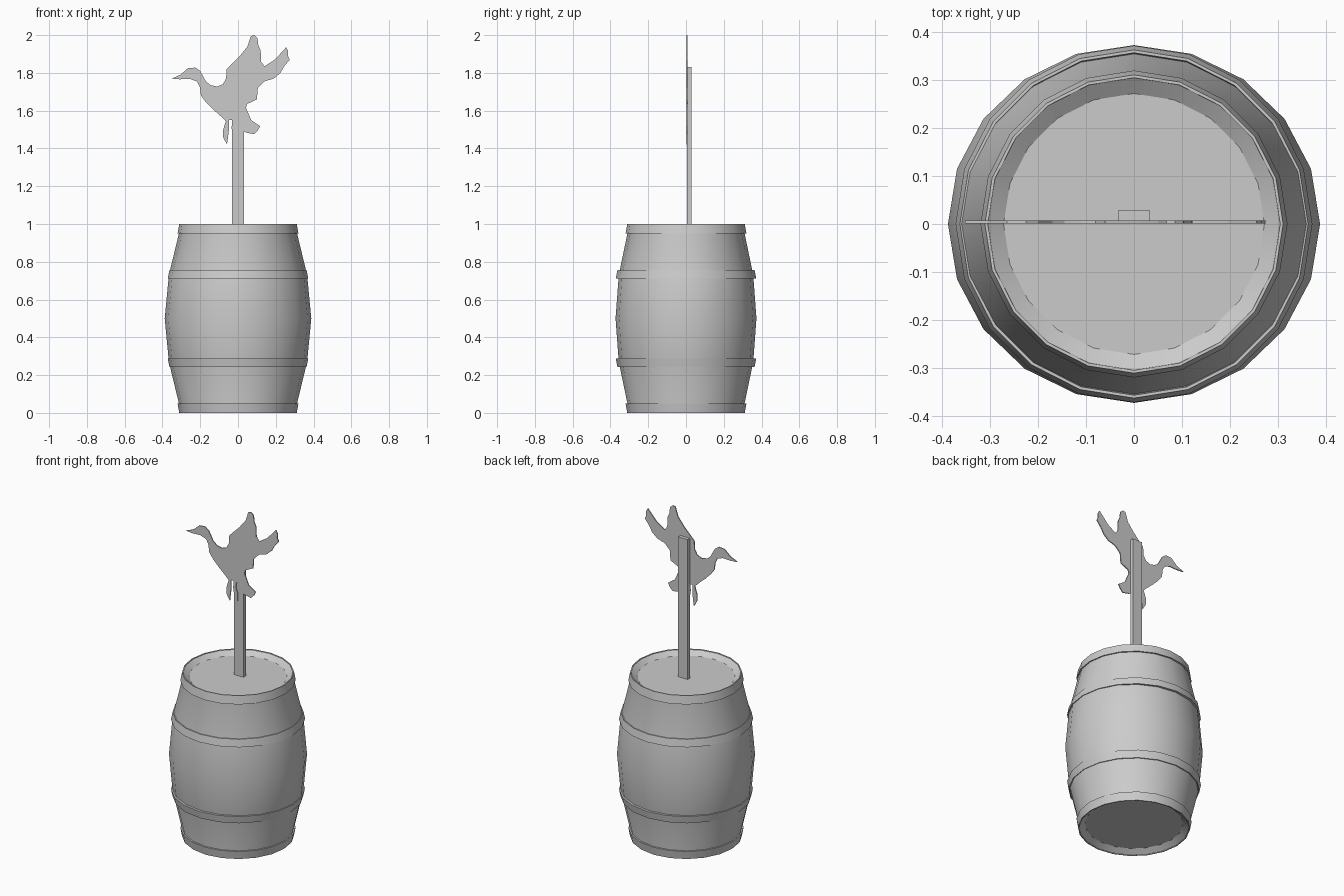
import bpy, bmesh, math

if "Cube" in bpy.data.objects:
    bpy.data.objects.remove(bpy.data.objects["Cube"])

SIDES = 20


def finish(name, bm, smooth=False):
    bmesh.ops.recalc_face_normals(bm, faces=bm.faces[:])
    mesh = bpy.data.meshes.new(name)
    bm.to_mesh(mesh)
    bm.free()
    obj = bpy.data.objects.new(name, mesh)
    bpy.context.collection.objects.link(obj)
    if smooth:
        bpy.ops.object.select_all(action='DESELECT')
        obj.select_set(True)
        bpy.context.view_layer.objects.active = obj
        bpy.ops.object.shade_smooth_by_angle(angle=math.radians(25))
    return obj


def lathe(name, profile, closed=False):
    """Spin (x radius, y radius, z) rows; open profiles get end caps."""
    bm = bmesh.new()
    rings = []
    for rx, ry, z in profile:
        rings.append([bm.verts.new((rx * math.cos(2 * math.pi * i / SIDES),
                                    ry * math.sin(2 * math.pi * i / SIDES), z))
                      for i in range(SIDES)])
    pairs = list(zip(rings, rings[1:]))
    if closed:
        pairs.append((rings[-1], rings[0]))
    else:
        bm.faces.new(rings[0])
        bm.faces.new(rings[-1])
    for a, b in pairs:
        for i in range(SIDES):
            j = (i + 1) % SIDES
            bm.faces.new((a[i], a[j], b[j], b[i]))
    return finish(name, bm, True)


# Barrel with recessed ends; slightly narrower in y at the belly
half = [(0.272, 0.272, 0.974), (0.309, 0.309, 1.0), (0.308, 0.306, 0.97),
        (0.366, 0.356, 0.73)]
lower = [(rx, ry, 1 - z) for rx, ry, z in half]
lathe("barrel", lower + [(0.388, 0.373, 0.5)] + half[::-1])

# Hoops: (radius at outer end, z at outer end, radius at inner end, z at inner end)
for label, r0, z0, r1, z1 in (("end", 0.311, 1.0, 0.320, 0.95),
                              ("belly", 0.363, 0.757, 0.372, 0.712)):
    for side, flip in (("upper", False), ("lower", True)):
        rows = [(r0, z0), (r1, z1), (r1 - 0.02, z1), (r0 - 0.006, z0)]
        lathe(f"{side}_{label}_hoop",
              [(r, r, 1 - z if flip else z) for r, z in rows], closed=True)

# Post standing on the lid
bm = bmesh.new()
bmesh.ops.create_cube(bm, size=1)
for v in bm.verts:
    v.co = (v.co.x * 0.065, 0.018 + v.co.y * 0.023, 1.4 + v.co.z * 0.86)
finish("post", bm)

# Flying bird cut-out: outline in hundredths of a unit (x, z)
upper_outline = [
    (-35.2, 177), (-30.5, 179), (-26.5, 182.5), (-22.5, 182.8), (-20, 181),
    (-17, 175.5), (-14.5, 173.5), (-11, 172.8), (-8, 174), (-6.3, 177),
    (-6, 182), (-3, 185), (1, 189), (5, 194), (6.8, 199.5), (8.5, 200),
    (10.3, 198.5), (10.8, 194.5), (12, 192), (12.2, 186), (10.5, 181.5),
    (8.6, 181), (14, 183.5), (19.5, 187), (25.5, 193.6), (26.6, 191.5),
    (26.4, 189), (27.4, 187), (24.5, 183.5), (22.5, 180), (19, 177),
    (14, 175.5), (10.5, 172), (10, 166)]
lower_outline = [
    (4.8, 163.5), (4.2, 161.5), (7, 155), (11.7, 151.8), (10.5, 149.5),
    (8.5, 147.5), (4, 148.5), (2, 149.5), (1.2, 153), (-1.2, 154.5),
    (-1.6, 151), (-0.4, 148), (-0.6, 143), (-2.8, 147), (-3.4, 151),
    (-3, 155), (-4.8, 155), (-4.8, 150), (-5.3, 146), (-5.8, 142.2),
    (-8, 146), (-8, 149.5), (-6.4, 154.5), (-8.5, 156.5), (-13, 160.5),
    (-17, 164.5), (-19.6, 168), (-20.2, 172.5), (-21.7, 175.5),
    (-25.5, 176.8), (-31, 176.6)]
bm = bmesh.new()
face = bm.faces.new([bm.verts.new((x / 100, 0.0015, z / 100))
                     for x, z in upper_outline + lower_outline])
geom = bmesh.ops.extrude_face_region(bm, geom=[face])["geom"]
for v in geom:
    if isinstance(v, bmesh.types.BMVert):
        v.co.y = 0.0075
# Keep the front face so the cut-out is a closed plate
if not face.is_valid or len(bm.faces) < len(upper_outline + lower_outline) + 2:
    front = [v for v in bm.verts if v.co.y < 0.004]
    bmesh.ops.contextual_create(bm, geom=[e for e in bm.edges
                                          if all(v in front for v in e.verts)])
finish("bird_cutout", bm)
